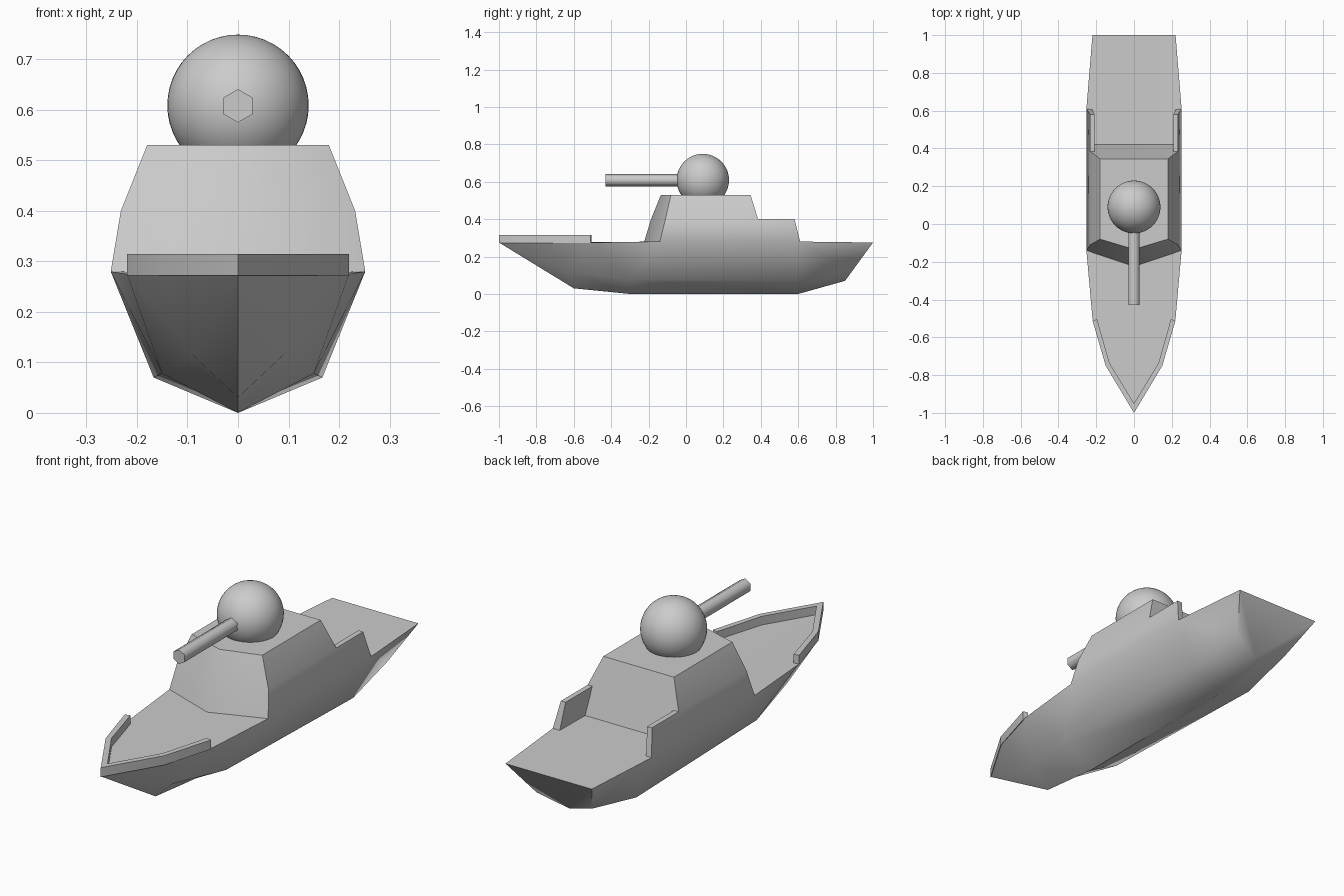
import bpy, bmesh, math

if "Cube" in bpy.data.objects:
    bpy.data.objects.remove(bpy.data.objects["Cube"])


def finish(obj, angle):
    bpy.ops.object.select_all(action='DESELECT')
    obj.select_set(True)
    bpy.context.view_layer.objects.active = obj
    bpy.ops.object.shade_smooth_by_angle(angle=math.radians(angle))


def mirrored_mesh(name, points, faces, angle):
    """Build the +x half from named points, mirror it and weld the centre line."""
    bm = bmesh.new()
    for side in (1, -1):
        v = {k: bm.verts.new((side * x, y, z)) for k, (x, y, z) in points.items()}
        for f in faces:
            bm.faces.new([v[k] for k in f.split()])
    bmesh.ops.remove_doubles(bm, verts=bm.verts, dist=0.0005)
    bmesh.ops.recalc_face_normals(bm, faces=bm.faces)
    mesh = bpy.data.meshes.new(name)
    bm.to_mesh(mesh)
    bm.free()
    obj = bpy.data.objects.new(name, mesh)
    bpy.context.collection.objects.link(obj)
    finish(obj, angle)
    return obj


# Hull and cabin: deck edge d, chine c, keel k, cabin front f, cabin sides m/t, rear wing inside i
P = dict(
    bow=(0, -1, .275), d1=(.15, -.75, .275), d2=(.22, -.5, .275), d3=(.252, -.14, .28),
    d4=(.252, .61, .28), d5=(.22, 1, .275), stern=(0, 1, .275),
    c1=(.09, -.61, .115), c2=(.15, -.3, .078), c3=(.167, .6, .07), c4=(.14, .887, .12),
    k1=(0, -.6, .03), k2=(0, -.3, 0), k3=(0, .6, 0), k4=(0, .85, .07),
    f0=(0, -.225, .275), f1=(0, -.187, .4), f2=(0, -.134, .53),
    m3=(.232, -.11, .4), t3=(.18, -.08, .53), t4=(.18, .345, .53),
    m4=(.232, .385, .4), m5=(.232, .58, .4), top=(0, .345, .53), foot=(0, .42, .275),
    i1=(.208, .385, .4), i2=(.208, .58, .4), i3=(.22, .605, .277), i4=(.22, .42, .275))
mirrored_mesh("hull_and_cabin", P, [
    # bottom and sides
    "bow k1 c1", "bow c1 d1", "d1 c1 d2", "c1 k1 k2 c2", "d2 c1 c2", "d2 c2 d3",
    "c2 k2 k3 c3", "d3 c2 c3 d4", "c3 k3 k4 c4", "d4 c3 c4 d5", "d5 c4 k4 stern",
    # decks
    "bow d1 d2 d3 f0", "foot i4 i3 d4 d5 stern",
    # cabin
    "f0 d3 m3 f1", "f1 m3 t3 f2", "f2 t3 t4 top", "m3 t3 t4 m4", "d3 m3 m4 m5 d4",
    "top t4 m4 i1 i4 foot",
    # rear wings
    "m4 m5 i2 i1", "i1 i2 i3 i4", "d4 m5 i2 i3"], 50)

# Bow bulwark
outer = [(0, -1), (.15, -.75), (.22, -.51)]
inner = [(0, -.95), (.13, -.735), (.195, -.505)]
B = {}
for tag, line in (("o", outer), ("i", inner)):
    for n, (x, y) in enumerate(line):
        B[f"{tag}{n}b"] = (x, y, .272)
        B[f"{tag}{n}t"] = (x, y, .315)
strips = ["o2b o2t i2t i2b"]
for n in (0, 1):
    m = n + 1
    strips += [f"o{n}b o{m}b o{m}t o{n}t", f"i{n}b i{m}b i{m}t i{n}t",
               f"o{n}t o{m}t i{m}t i{n}t", f"o{n}b o{m}b i{m}b i{n}b"]
mirrored_mesh("bow_bulwark", B, strips, 20)

# Ball turret
bpy.ops.mesh.primitive_uv_sphere_add(segments=48, ring_count=24, radius=.14, location=(0, .09, .609))
bpy.context.object.name = "turret_ball"
finish(bpy.context.object, 40)

# Six-sided barrel
bpy.ops.mesh.primitive_cylinder_add(vertices=6, radius=.033, depth=.45,
                                    location=(0, -.205, .608), rotation=(math.pi / 2, 0, 0))
bpy.context.object.name = "gun_barrel"
finish(bpy.context.object, 65)
